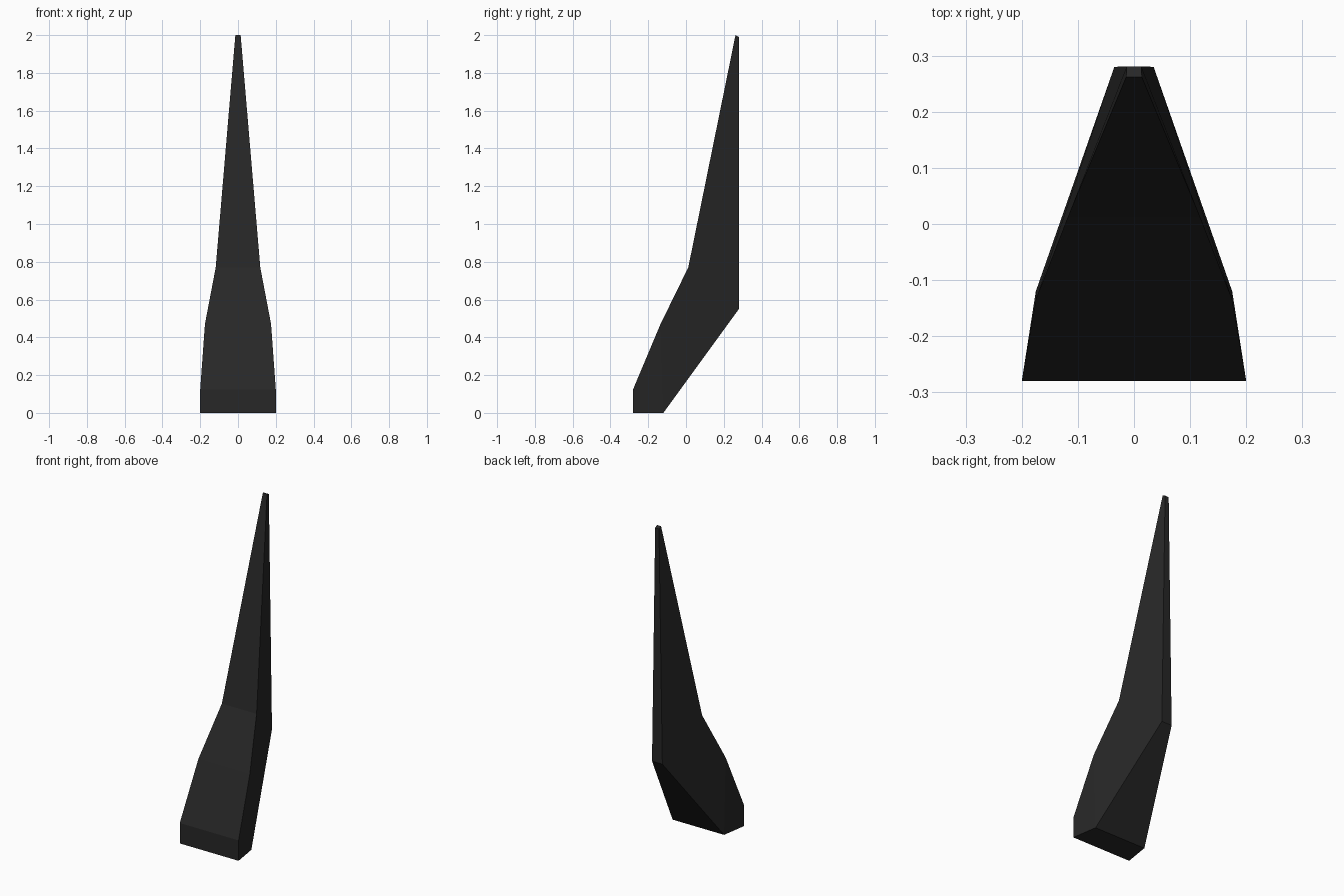
import bpy, bmesh

if "Cube" in bpy.data.objects:
    bpy.data.objects.remove(bpy.data.objects["Cube"])

mat = bpy.data.materials.new("charcoal black")
mat.diffuse_color = (0.020, 0.020, 0.020, 1)
mat.use_nodes = True
mat.node_tree.nodes["Principled BSDF"].inputs["Base Color"].default_value = mat.diffuse_color

# Matching front and rear rails (half width, y, z), bottom to tip
front = [(0.20, -0.28, 0.0), (0.20, -0.28, 0.125), (0.175, -0.135, 0.47),
         (0.118, 0.012, 0.77), (0.014, 0.262, 2.0)]
rear = [(0.175, -0.12, 0.0), (0.035, 0.28, 0.55), (0.013, 0.281, 1.99)]

bm = bmesh.new()


def rail(points, side):
    return [bm.verts.new((side * x, y, z)) for x, y, z in points]


fl, fr = rail(front, -1), rail(front, 1)
rl, rr = rail(rear, -1), rail(rear, 1)

# Front and rear strips
for left, right in ((fl, fr), (rl, rr)):
    for i in range(len(left) - 1):
        bm.faces.new((left[i], right[i], right[i + 1], left[i + 1]))

# Side panels: foot, bend and blade
for f, r in ((fl, rl), (fr, rr)):
    bm.faces.new((f[0], f[1], f[2], r[0]))
    bm.faces.new((f[2], f[3], r[1], r[0]))
    bm.faces.new((f[3], f[4], r[2], r[1]))

# Base and tip caps
bm.faces.new((fl[0], fr[0], rr[0], rl[0]))
bm.faces.new((fl[4], fr[4], rr[2], rl[2]))
bmesh.ops.recalc_face_normals(bm, faces=bm.faces)

mesh = bpy.data.meshes.new("curved_spike")
bm.to_mesh(mesh)
bm.free()
mesh.materials.append(mat)
bpy.context.collection.objects.link(bpy.data.objects.new("curved_spike", mesh))
